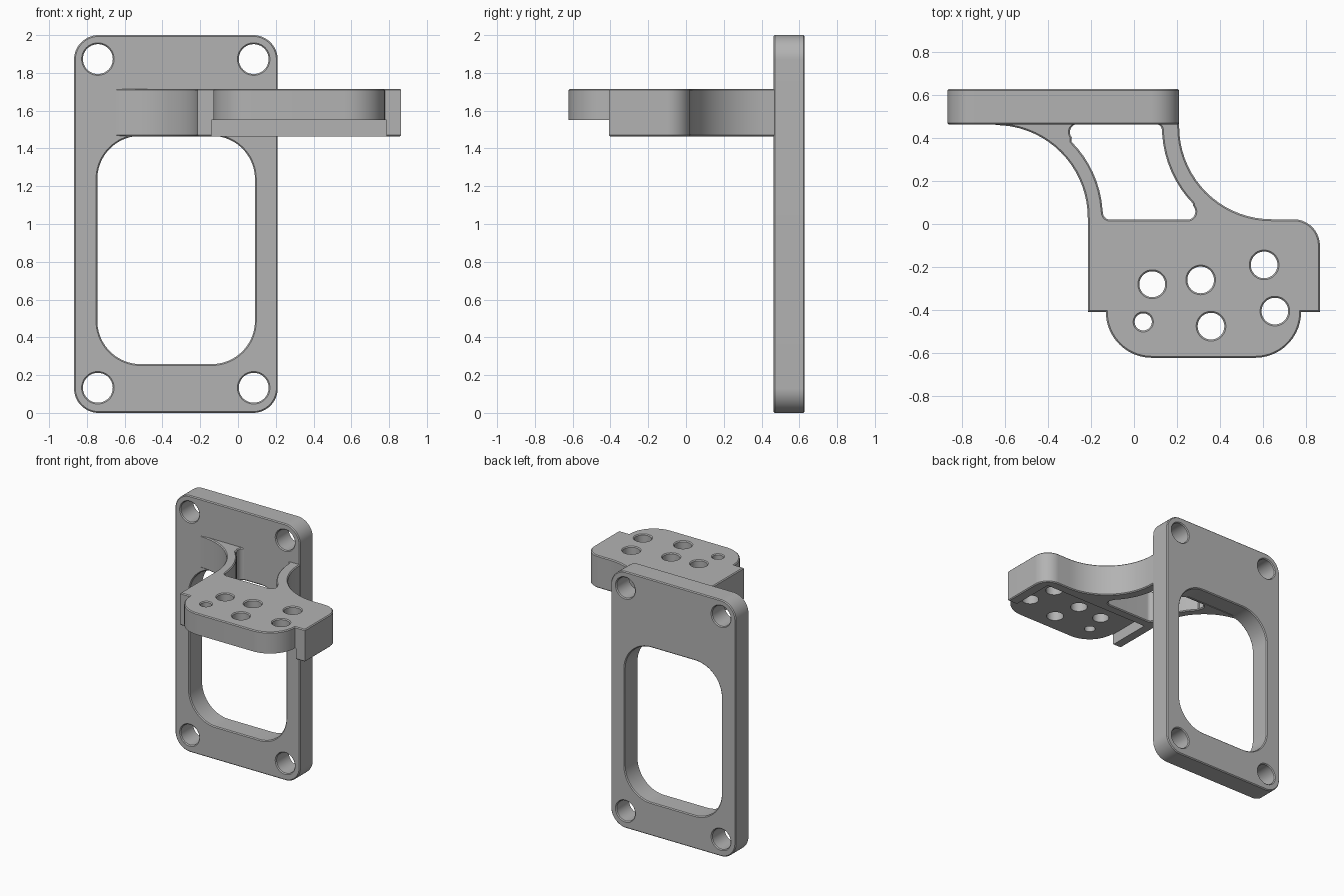
import bpy, bmesh
from math import sin, cos, radians
from mathutils import Vector

cube = bpy.data.objects.get("Cube")
if cube:
    bpy.data.objects.remove(cube, do_unlink=True)

CHAMFER = 0.007

grey = bpy.data.materials.new("plain_grey")
grey.use_nodes = True
colour = (0.45, 0.45, 0.45, 1)
grey.diffuse_color = colour
grey.node_tree.nodes["Principled BSDF"].inputs["Base Color"].default_value = colour


def arc(cx, cy, r, a0, a1):
    n = max(4, int(abs(a1 - a0) / 5))
    angles = [radians(a0 + (a1 - a0) * i / n) for i in range(n + 1)]
    return [(cx + r * cos(a), cy + r * sin(a)) for a in angles]


def circle(cx, cy, r):
    return arc(cx, cy, r, 0, 360)[:-1]


def rounded_rect(x0, x1, y0, y1, r):
    return (arc(x1 - r, y0 + r, r, -90, 0) + arc(x1 - r, y1 - r, r, 0, 90)
            + arc(x0 + r, y1 - r, r, 90, 180) + arc(x0 + r, y0 + r, r, 180, 270))


def inset(loop, d):
    """Move a loop towards its left side, with mitred corners."""
    result = []
    for i, p in enumerate(loop):
        p = Vector(p)
        a = (p - Vector(loop[i - 1])).normalized()
        b = (Vector(loop[(i + 1) % len(loop)]) - p).normalized()
        na, nb = Vector((-a.y, a.x)), Vector((-b.y, b.x))
        result.append(p + (na + nb) * d / (1 + na.dot(nb)))
    return result


def finish(obj):
    bpy.ops.object.select_all(action="DESELECT")
    obj.select_set(True)
    bpy.context.view_layer.objects.active = obj
    bpy.ops.object.shade_smooth_by_angle(angle=radians(30))


def slab(name, outline, holes, depth):
    """Chamfered plate with openings, extruded from z = 0 to depth."""
    bm = bmesh.new()
    caps = [[], []]
    for loop in [outline] + [h[::-1] for h in holes]:
        small = inset(loop, CHAMFER)
        levels = [(small, 0), (loop, CHAMFER), (loop, depth - CHAMFER), (small, depth)]
        rings = [[bm.verts.new((p[0], p[1], z)) for p in pts] for pts, z in levels]
        n = len(loop)
        for lower, upper in zip(rings, rings[1:]):
            for i in range(n):
                j = (i + 1) % n
                bm.faces.new((lower[i], lower[j], upper[j], upper[i]))
        for cap, ring in zip(caps, (rings[0], rings[-1])):
            cap += [bm.edges.get((ring[i], ring[(i + 1) % n])) for i in range(n)]
    for cap, z in zip(caps, (-1, 1)):
        bmesh.ops.triangle_fill(bm, use_beauty=True, edges=cap, normal=(0, 0, z))
    bmesh.ops.recalc_face_normals(bm, faces=bm.faces)
    mesh = bpy.data.meshes.new(name)
    bm.to_mesh(mesh)
    bm.free()
    mesh.materials.append(grey)
    obj = bpy.data.objects.new(name, mesh)
    bpy.context.collection.objects.link(obj)
    return obj


# Upright mounting plate with window and corner bolt holes
bolts = [circle(x, z, 0.079) for x in (-0.742, 0.083) for z in (0.133, 1.873)]
window = rounded_rect(-0.745, 0.09, 0.258, 1.467, 0.23)
plate = slab("mounting_plate", rounded_rect(-0.868, 0.21, 0, 2, 0.13),
             [window] + bolts, 0.165)
plate.rotation_euler.x = radians(90)
plate.location.y = 0.628
finish(plate)

# Shelf with rounded front lip and two curved arms back to the plate
shelf_outline = (arc(-0.645, 0.03, 0.43, 90, 0) + [(-0.215, -0.408)]
                 + arc(0.083, -0.408, 0.214, 180, 270)
                 + arc(0.563, -0.408, 0.214, 270, 360) + [(0.864, -0.408)]
                 + arc(0.742, -0.1, 0.122, 0, 90)
                 + arc(0.64, 0.452, 0.43, 270, 180)
                 + [(0.205, 0.49), (-0.645, 0.49)])

# Opening between the arms
opening = (arc(0.247, 0.058, 0.038, -90, 45) + arc(0.64, 0.45, 0.51, 224, 184)
           + arc(0.1, 0.435, 0.03, 0, 90) + arc(-0.26, 0.427, 0.038, 90, 220)
           + arc(-0.645, 0.03, 0.5, 45, 4) + arc(-0.11, 0.055, 0.035, 180, 270))

# Shelf holes
shelf_holes = [circle(*h) for h in (
    (0.085, -0.28, 0.06), (0.31, -0.26, 0.062), (0.605, -0.19, 0.062),
    (0.043, -0.455, 0.04), (0.358, -0.475, 0.062), (0.655, -0.405, 0.062))]
shelf = slab("shelf_bracket", shelf_outline, [opening] + shelf_holes, 0.252)
shelf.location.z = 1.464

# Pocket under the shelf, open at the front
bpy.ops.mesh.primitive_cube_add(size=1, location=(0.3225, -0.525, 1.4))
cutter = bpy.context.object
cutter.name = "pocket_cutter"
cutter.scale = (0.925, 0.95, 0.3)
cutter.hide_render = True
cutter.data.materials.append(grey)
cut = shelf.modifiers.new("pocket", "BOOLEAN")
cut.operation = "DIFFERENCE"
cut.solver = "EXACT"
cut.object = cutter
bpy.context.view_layer.update()
bpy.context.view_layer.objects.active = shelf
bpy.ops.object.modifier_apply(modifier=cut.name)
bpy.data.objects.remove(cutter, do_unlink=True)
finish(shelf)
